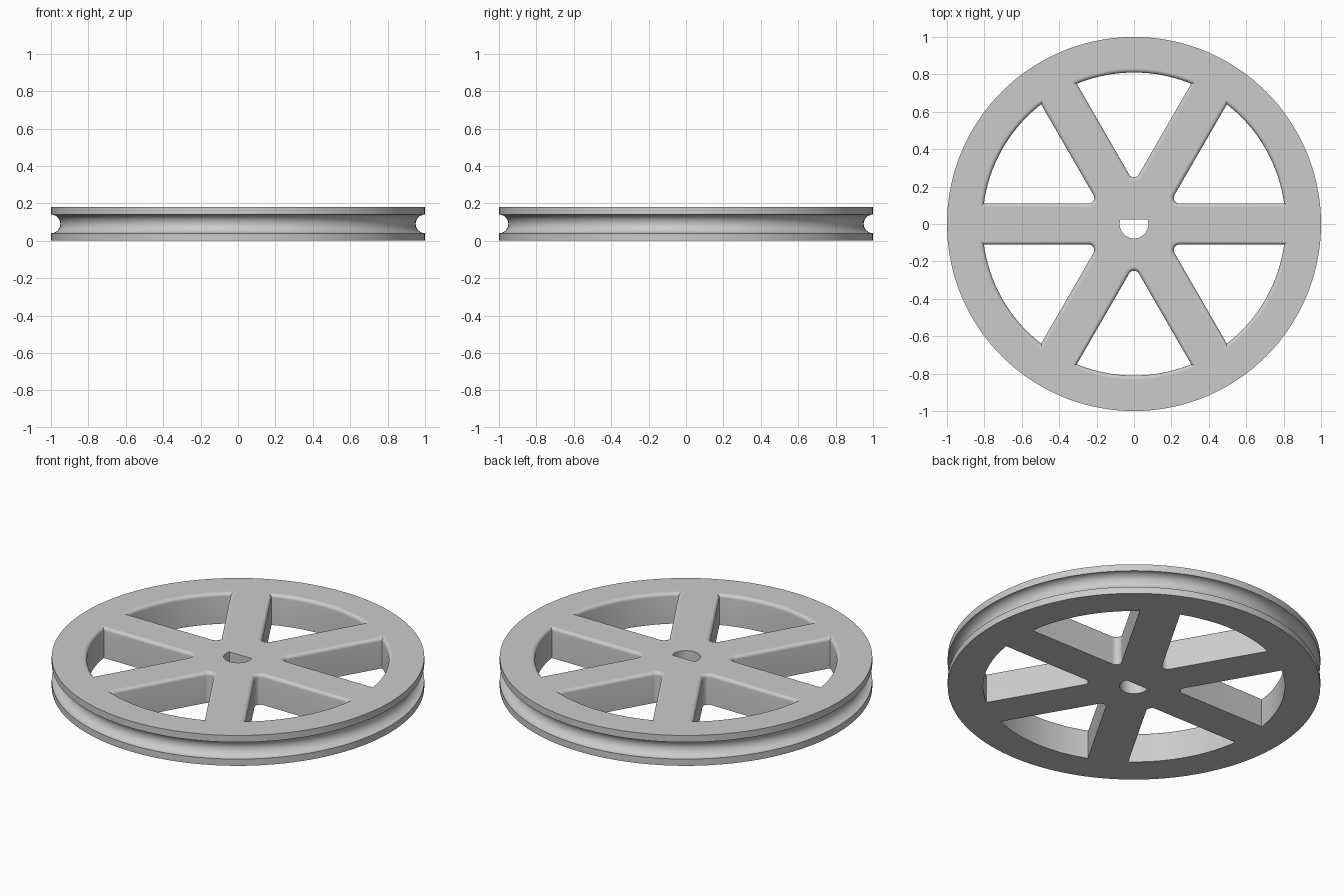
import bpy, bmesh
from math import sin, cos, pi, asin, radians
from mathutils import Vector, Matrix

HEIGHT, GROOVE, FILLET = 0.18, 0.05, 0.02
SPOKE_HALF, RIM_INNER, CORNER = 0.11, 0.81, 0.03
BORE, BORE_FLAT = 0.077, 0.025

if "Cube" in bpy.data.objects:
    bpy.data.objects.remove(bpy.data.objects["Cube"])

grey = bpy.data.materials.new("light grey")
grey.use_nodes = True
grey.diffuse_color = (0.6, 0.6, 0.6, 1)
grey.node_tree.nodes["Principled BSDF"].inputs["Base Color"].default_value = (0.6, 0.6, 0.6, 1)


def arc(radius, start, end, steps, cx=0.0):
    angles = [start + (end - start) * i / steps for i in range(steps + 1)]
    return [Vector((cx + radius * cos(a), radius * sin(a))) for a in angles]


def loft(bm, sections, turn=0.0):
    """Skin a stack of (outline, z) sections and cap both ends."""
    spin = Matrix.Rotation(turn, 3, 'Z')
    rings = [[bm.verts.new(spin @ Vector((p.x, p.y, z))) for p in outline]
             for outline, z in sections]
    n = len(rings[0])
    for low, high in zip(rings, rings[1:]):
        for i in range(n):
            j = (i + 1) % n
            bm.faces.new((low[i], low[j], high[j], high[i]))
    bm.faces.new(rings[0][::-1])
    bm.faces.new(rings[-1])


def to_object(bm, name):
    bmesh.ops.recalc_face_normals(bm, faces=bm.faces)
    mesh = bpy.data.meshes.new(name)
    bm.to_mesh(mesh)
    bm.free()
    obj = bpy.data.objects.new(name, mesh)
    bpy.context.collection.objects.link(obj)
    mesh.materials.append(grey)
    return obj


def window_outline(grow):
    """Wedge between two spokes, grown outwards by an offset."""
    tip = arc(CORNER + grow, radians(120), radians(240), 10,
              cx=(SPOKE_HALF + CORNER) / sin(radians(30)))
    radius = RIM_INNER + grow
    half = radians(30) - asin((SPOKE_HALF - grow) / radius)
    return tip + arc(radius, -half, half, 20)


# Grooved disc
bm = bmesh.new()
groove = [(1 - GROOVE * sin(a), HEIGHT / 2 - GROOVE * cos(a))
          for a in (pi * i / 20 for i in range(21))]
profile = [(1, 0)] + groove + [(1, HEIGHT)]
loft(bm, [(arc(r, 0, 2 * pi, 144)[:-1], z) for r, z in profile])
wheel = to_object(bm, "pulley_wheel")

# Six windows with rounded top edges, and the D-shaped bore
bm = bmesh.new()
steps = [pi / 2 * i / 6 for i in range(7)]
sections = [(window_outline(0), -0.1)]
sections += [(window_outline(FILLET * (1 - cos(a))), HEIGHT - FILLET + FILLET * sin(a))
             for a in steps]
sections.append((window_outline(FILLET), HEIGHT + 0.1))
for k in range(6):
    loft(bm, sections, radians(30 + 60 * k))
flat = asin(BORE_FLAT / BORE)
bore = arc(BORE, pi - flat, 2 * pi + flat, 40)
loft(bm, [(bore, -0.1), (bore, HEIGHT + 0.1)])
cutter = to_object(bm, "window_cutter")
cutter.hide_render = True

# Cut and tidy
cut = wheel.modifiers.new("cut", 'BOOLEAN')
cut.operation = 'DIFFERENCE'
cut.solver = 'EXACT'
cut.object = cutter
bpy.ops.object.select_all(action='DESELECT')
bpy.context.view_layer.objects.active = wheel
wheel.select_set(True)
bpy.ops.object.modifier_apply(modifier="cut")
bpy.data.objects.remove(cutter)

# Smooth curved walls, keep the two broad faces flat
bpy.ops.object.shade_smooth_by_angle(angle=radians(30))
for face in wheel.data.polygons:
    if abs(face.normal.z) > 0.999:
        face.use_smooth = False
